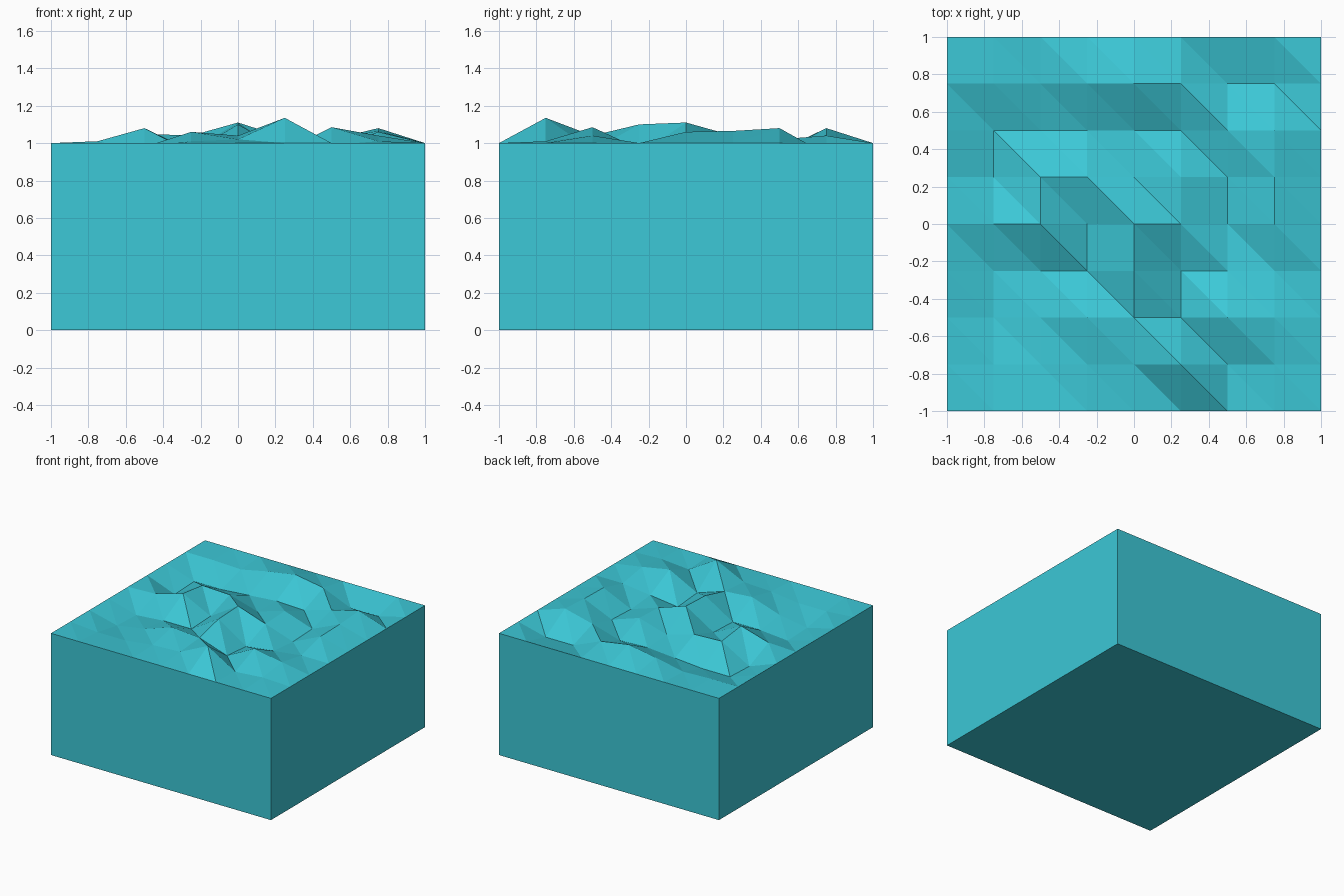
import bpy, bmesh

if "Cube" in bpy.data.objects:
    bpy.data.objects.remove(bpy.data.objects["Cube"])

N = 8            # cells per side
STEP = 2 / N

# Relief of the inner grid points in hundredths, front row (y = -0.75) first
RELIEF = [
    [-2, -2,  1,  2, 13.5, -1,  1],
    [-6, -2,  6,  4, -4,  8.5,  4],
    [-7, -5, -5, 10, -6, -3,  0],
    [ 1,  8, -4, 11,  3, -5,  6],
    [-9,  5,  4, -3,  4, -4,  6.5],
    [-8, -8, -6, -4, -5,  2,  8],
    [ 0, -1,  4,  8,  4, -6, -6],
]


def height(i, j):
    if 0 < i < N and 0 < j < N:
        return 1 + RELIEF[j - 1][i - 1] / 100
    return 1.0


bm = bmesh.new()

# Rugged top surface, every cell split along the same diagonal
g = [[bm.verts.new((-1 + i * STEP, -1 + j * STEP, height(i, j)))
      for i in range(N + 1)] for j in range(N + 1)]
for j in range(N):
    for i in range(N):
        a, b, c, d = g[j][i], g[j][i + 1], g[j + 1][i + 1], g[j + 1][i]
        bm.faces.new((a, b, d))
        bm.faces.new((b, c, d))

# Flat walls and base
base = [bm.verts.new((x, y, 0)) for x, y in ((-1, -1), (1, -1), (1, 1), (-1, 1))]
rims = [
    g[0],
    [row[N] for row in g],
    g[N][::-1],
    [row[0] for row in g][::-1],
]
for k, rim in enumerate(rims):
    bm.faces.new([base[k], base[(k + 1) % 4]] + rim[::-1])
bm.faces.new(base[::-1])
bmesh.ops.recalc_face_normals(bm, faces=bm.faces)

mesh = bpy.data.meshes.new("water_block")
bm.to_mesh(mesh)
bm.free()

mat = bpy.data.materials.new("turquoise")
mat.diffuse_color = (0.045, 0.58, 0.68, 1)
mat.use_nodes = True
mat.node_tree.nodes["Principled BSDF"].inputs["Base Color"].default_value = mat.diffuse_color
mesh.materials.append(mat)

block = bpy.data.objects.new("water_block", mesh)
bpy.context.collection.objects.link(block)
